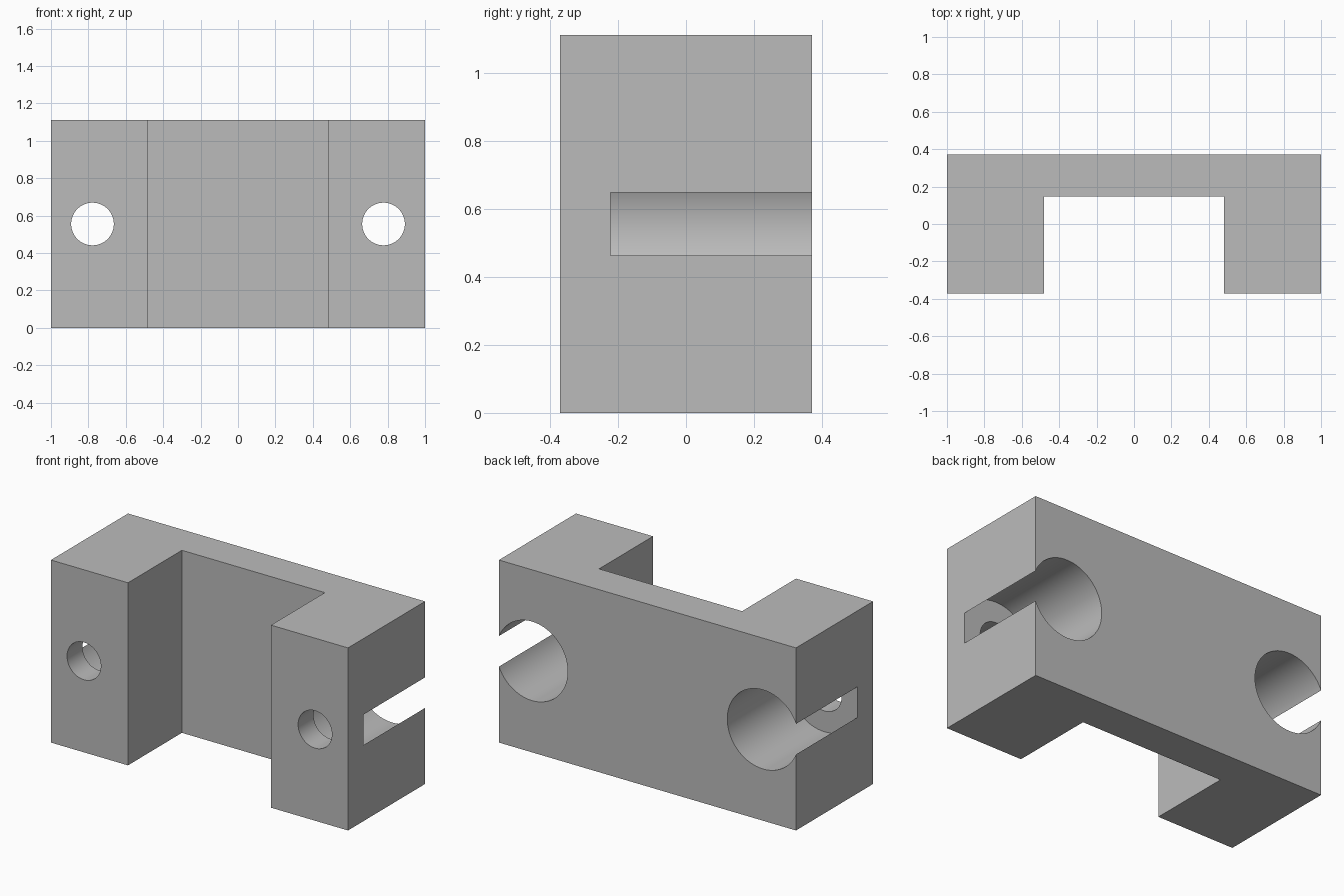
import bpy
import bmesh
import math
from mathutils import Matrix

if "Cube" in bpy.data.objects:
    bpy.data.objects.remove(bpy.data.objects["Cube"], do_unlink=True)

HALF_DEPTH, HEIGHT = 0.3704, 1.1111
HOLE_X, HOLE_Z = 0.778, HEIGHT / 2

grey = bpy.data.materials.new("plain grey")
grey.use_nodes = True
colour = (0.5, 0.5, 0.5, 1)
grey.diffuse_color = colour
grey.node_tree.nodes["Principled BSDF"].inputs["Base Color"].default_value = colour


def add_object(name, bm):
    bmesh.ops.recalc_face_normals(bm, faces=bm.faces)
    mesh = bpy.data.meshes.new(name)
    bm.to_mesh(mesh)
    bm.free()
    mesh.materials.append(grey)
    obj = bpy.data.objects.new(name, mesh)
    bpy.context.collection.objects.link(obj)
    return obj


def bore_cutter(name, x, radius, y_front, y_back):
    """Cylinder along y used to drill the block."""
    bm = bmesh.new()
    place = (Matrix.Translation((x, (y_front + y_back) / 2, HOLE_Z))
             @ Matrix.Rotation(math.pi / 2, 4, "X"))
    bmesh.ops.create_cone(bm, cap_ends=True, segments=96, radius1=radius,
                          radius2=radius, depth=y_back - y_front, matrix=place)
    cutter = add_object(name, bm)
    cutter.hide_render = True
    cutter.hide_set(True)
    return cutter


# U-shaped block extruded upwards from its plan profile
half_profile = [(1, HALF_DEPTH), (1, -HALF_DEPTH), (0.4815, -HALF_DEPTH), (0.4815, 0.148)]
profile = half_profile + [(-x, y) for x, y in reversed(half_profile)]
bm = bmesh.new()
base = bm.faces.new([bm.verts.new((x, y, 0)) for x, y in profile])
top = bmesh.ops.extrude_face_region(bm, geom=[base])["geom"]
bmesh.ops.translate(bm, vec=(0, 0, HEIGHT),
                    verts=[v for v in top if isinstance(v, bmesh.types.BMVert)])
block = add_object("bracket_block", bm)

# Bolt holes, and wide rear bores that break through the sides
for side, sign in (("left", 1), ("right", -1)):
    cutters = [bore_cutter(side + "_rear_bore_cutter", sign * HOLE_X, 0.2407, -0.222, 0.6),
               bore_cutter(side + "_bolt_hole_cutter", sign * HOLE_X, 0.114, -0.6, 0.1)]
    for cutter in cutters:
        cut = block.modifiers.new(cutter.name, "BOOLEAN")
        cut.operation = "DIFFERENCE"
        cut.solver = "EXACT"
        cut.object = cutter

# Apply the cuts, then smooth the round walls only
bpy.context.view_layer.update()
evaluated = block.evaluated_get(bpy.context.evaluated_depsgraph_get())
block.data = bpy.data.meshes.new_from_object(evaluated)
block.modifiers.clear()
for obj in [o for o in bpy.data.objects if o.name.endswith("_cutter")]:
    bpy.data.objects.remove(obj, do_unlink=True)

bpy.ops.object.select_all(action="DESELECT")
block.select_set(True)
bpy.context.view_layer.objects.active = block
bpy.ops.object.shade_smooth_by_angle(angle=math.radians(30))
